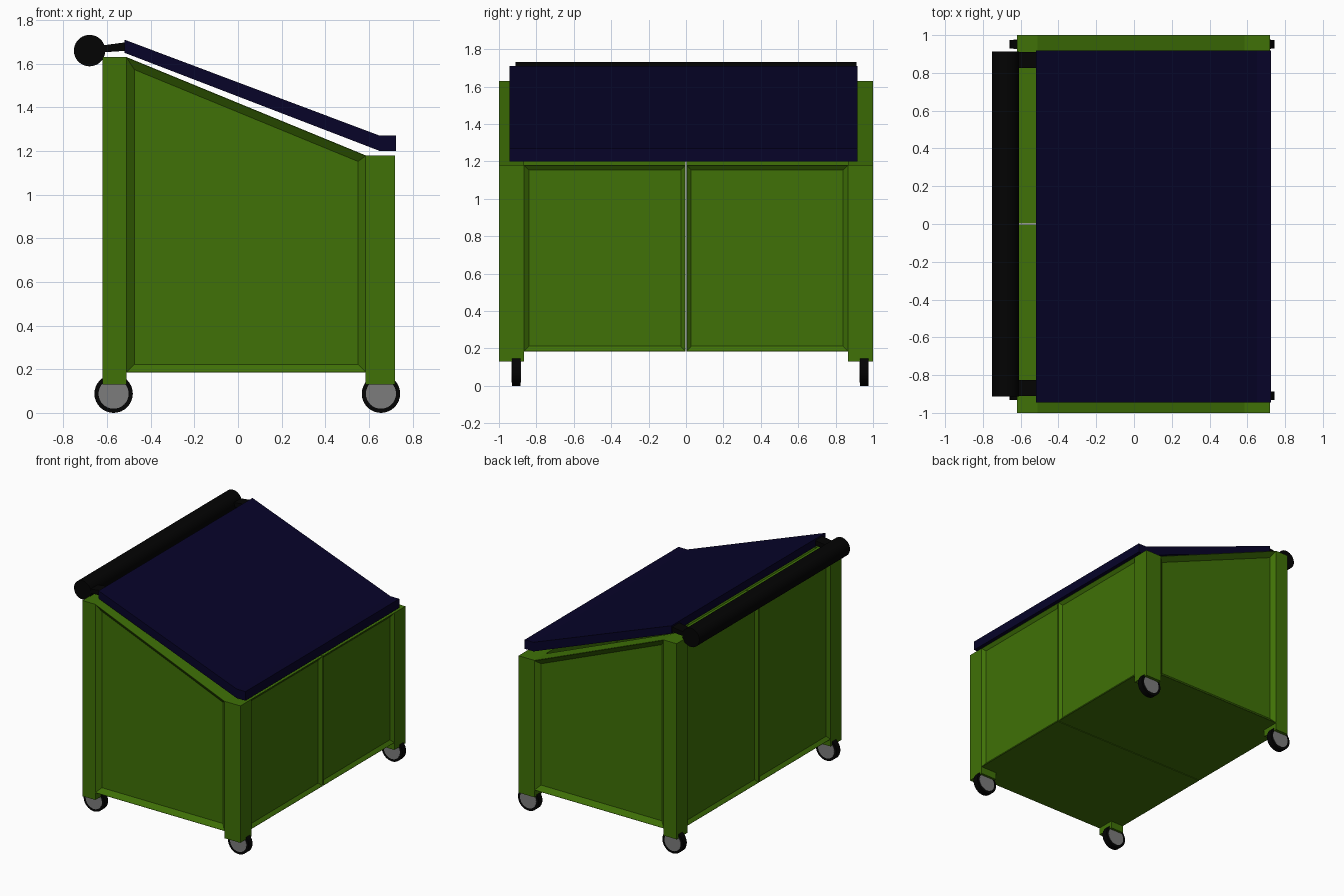
import bpy, bmesh, math
from mathutils import Matrix

if "Cube" in bpy.data.objects:
    bpy.data.objects.remove(bpy.data.objects["Cube"])


def material(name, rgb):
    m = bpy.data.materials.new(name)
    m.diffuse_color = (*rgb, 1)
    m.use_nodes = True
    m.node_tree.nodes["Principled BSDF"].inputs["Base Color"].default_value = m.diffuse_color
    return m


GREEN = material("green_paint", (0.05, 0.165, 0.002))
NAVY = material("navy_plastic", (0.002, 0.001, 0.022))
BLACK = material("black_rubber", (0.001, 0.001, 0.001))
GREY = material("grey_hub", (0.2, 0.2, 0.2))


def add_object(name, bm, mat=None):
    bmesh.ops.recalc_face_normals(bm, faces=bm.faces)
    me = bpy.data.meshes.new(name)
    bm.to_mesh(me)
    bm.free()
    ob = bpy.data.objects.new(name, me)
    bpy.context.collection.objects.link(ob)
    if mat:
        me.materials.append(mat)
    return ob


def loft(name, rings, mat=None):
    """Closed solid through a series of equal-sized rings of points."""
    bm = bmesh.new()
    vs = [[bm.verts.new(p) for p in r] for r in rings]
    n = len(rings[0])
    for a, b in zip(vs, vs[1:]):
        for i in range(n):
            j = (i + 1) % n
            bm.faces.new((a[i], a[j], b[j], b[i]))
    bm.faces.new(vs[0])
    bm.faces.new(vs[-1])
    return add_object(name, bm, mat)


def at_y(profile, y):
    return [(x, y, z) for x, z in profile]


def prism(name, profile, y0, y1, mat=None):
    return loft(name, [at_y(profile, y0), at_y(profile, y1)], mat)


def rect_at_x(x, y0, y1, z0, z1):
    return [(x, y0, z0), (x, y1, z0), (x, y1, z1), (x, y0, z1)]


def rect(x0, x1, z0, z1):
    return [(x0, z0), (x1, z0), (x1, z1), (x0, z1)]


def cylinder(name, x, y, z, r, width, mat, sides=32):
    bm = bmesh.new()
    bmesh.ops.create_cone(bm, cap_ends=True, segments=sides, radius1=r, radius2=r, depth=width,
                          matrix=Matrix.Translation((x, y, z)) @ Matrix.Rotation(math.pi / 2, 4, 'X'))
    ob = add_object(name, bm, mat)
    for p in ob.data.polygons:
        p.use_smooth = len(p.vertices) == 4
    return ob


def apply(ob, mod):
    bpy.context.view_layer.objects.active = ob
    bpy.ops.object.modifier_apply(modifier=mod.name)


def cut(ob, cutter):
    m = ob.modifiers.new("cut", 'BOOLEAN')
    m.operation = 'DIFFERENCE'
    m.solver = 'EXACT'
    m.object = cutter
    apply(ob, m)
    bpy.data.objects.remove(cutter)


def mirror_y(ob):
    m = ob.modifiers.new("mirror", 'MIRROR')
    m.use_axis = (False, True, False)
    m.use_mirror_merge = False
    apply(ob, m)


# Bin body: one half, hollowed and panelled, then mirrored with a fine seam
body = prism("bin_body", [(-.62, .185), (.72, .185), (.72, 1.18), (.585, 1.18),
                          (-.51, 1.63), (-.62, 1.63)], .003, 1, GREEN)
cut(body, prism("cavity", rect(-.51, .585, .25, 2), -.1, .865))

# End panel with a shallow, even bevel on all four sides
outer = [(-.51, .187), (.585, .187), (.585, 1.177), (-.51, 1.627)]
inner = [(-.475, .222), (.55, .222), (.55, 1.152), (-.475, 1.573)]
cut(body, loft("end_recess", [at_y(inner, .97), at_y(outer, 1), at_y(outer, 1.05)]))

# Long-side panels
for s, x, top in ((1, .72, 1.18), (-1, -.62, 1.63)):
    o = (.005, .865, .187, top - .002)
    i = (.028, .84, .212, top - .027)
    cut(body, loft("side_recess", [rect_at_x(x - s * .02, *i), rect_at_x(x, *o),
                                   rect_at_x(x + s * .05, *o)]))
mirror_y(body)

# Corner feet above the wheels
for name, x0, x1 in (("low_side_feet", .585, .72), ("high_side_feet", -.62, -.51)):
    mirror_y(prism(name, rect(x0, x1, .13, .19), .865, 1, GREEN))

# Sloping lid with a flat lip
prism("lid", [(-.52, 1.65), (.65, 1.2), (.725, 1.2), (.725, 1.27), (.65, 1.27), (-.52, 1.71)],
      -.945, .918, NAVY)

# Handle bar and its arms
cylinder("handle_bar", -.68, 0, 1.66, .072, 1.825, BLACK, 40)
mirror_y(prism("handle_arms", [(-.65, 1.65), (-.5, 1.66), (-.5, 1.7), (-.65, 1.68)],
               .825, .91, BLACK))

# Wheels with grey hubs
for x in (-.57, .655):
    for y in (-.908, .952):
        cylinder("tyre", x, y, .088, .088, .045, BLACK)
        cylinder("wheel_hub", x, y, .088, .069, .049, GREY)
